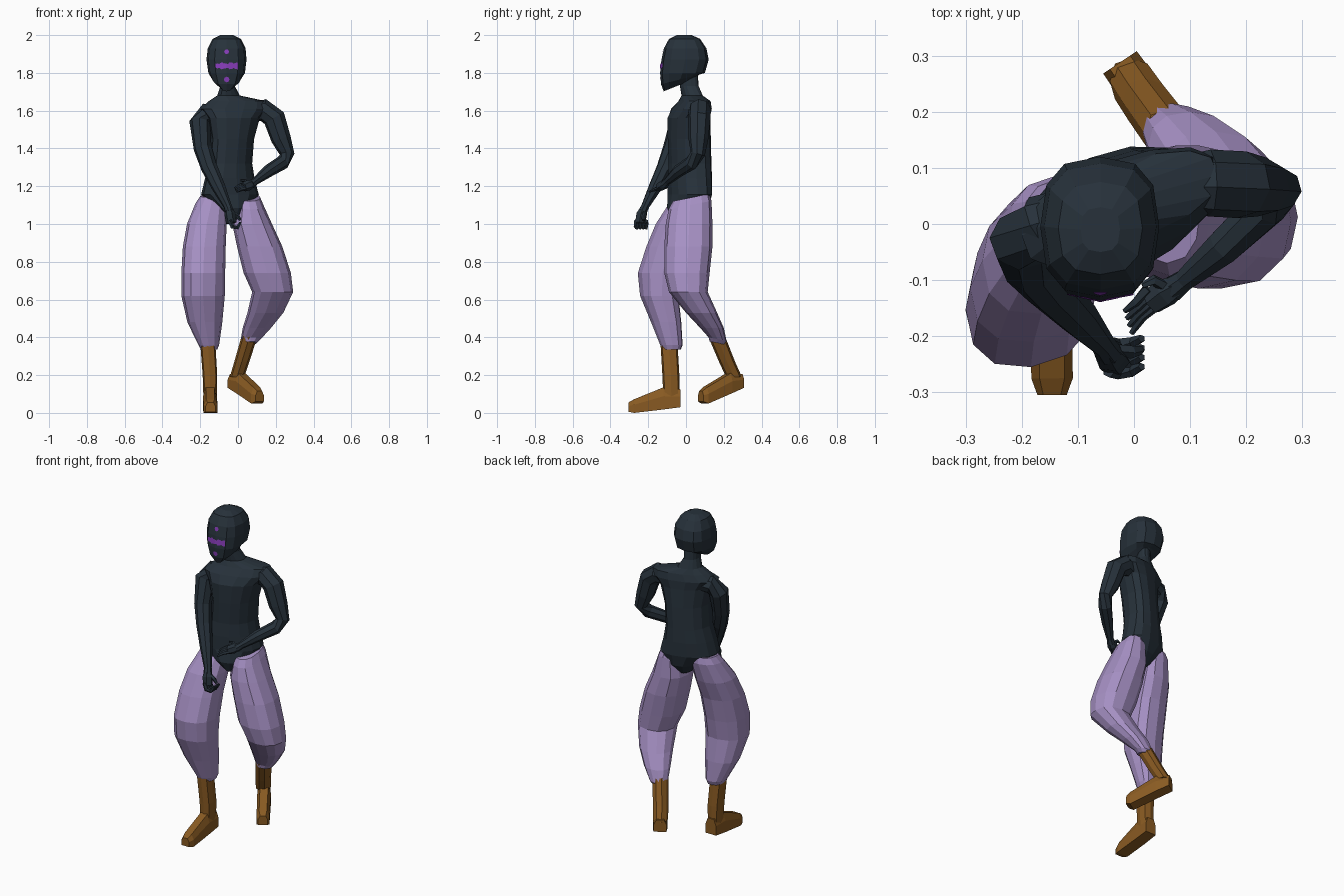
import bpy, bmesh, math, random
from mathutils import Vector
from mathutils.bvhtree import BVHTree

random.seed(4)


def material(name, rgb):
    m = bpy.data.materials.new(name)
    m.diffuse_color = (*rgb, 1)
    return m


DARK = material("dark slate", (0.020, 0.031, 0.043))
LILAC = material("lilac cloth", (0.38, 0.28, 0.55))
BROWN = material("brown leather", (0.25, 0.103, 0.016))
PURPLE = material("purple paint", (0.24, 0.045, 0.48))


def finish(name, bm, mat):
    bmesh.ops.recalc_face_normals(bm, faces=bm.faces)
    me = bpy.data.meshes.new(name)
    bm.to_mesh(me)
    bm.free()
    ob = bpy.data.objects.new(name, me)
    me.materials.append(mat)
    bpy.context.collection.objects.link(ob)
    return ob


def skin(name, rings, mat):
    """Join rings of points with faces and cap both ends."""
    bm = bmesh.new()
    rows = [[bm.verts.new(p) for p in r] for r in rings]
    n = len(rows[0])
    for a, b in zip(rows, rows[1:]):
        for i in range(n):
            j = (i + 1) % n
            bm.faces.new((a[i], a[j], b[j], b[i]))
    bm.faces.new(rows[0])
    bm.faces.new(rows[-1])
    return finish(name, bm, mat)


def spow(v, e):
    return math.copysign(abs(v) ** e, v)


def loft(name, sections, mat, n=12, e=0.85, turn=0):
    """Sections: x min, x max, y min, y max, z and optional forward tilt; turn swings the right side back."""
    rings = []
    for x0, x1, y0, y1, z, *tilt in sections:
        ring = []
        for i in range(n):
            a = math.tau * i / n
            dx = spow(math.cos(a), e) * (x1 - x0) / 2
            dy = spow(math.sin(a), e) * (y1 - y0) / 2
            ring.append(((x0 + x1) / 2 + dx, (y0 + y1) / 2 + dy + turn * dx,
                         z + (tilt[0] * dy if tilt else 0)))
        rings.append(ring)
    return skin(name, rings, mat)


def tube(name, path, mat, n=8):
    """Path: x, y, z, radius."""
    pts = [Vector(p[:3]) for p in path]
    rings = []
    for i, p in enumerate(pts):
        d = (pts[min(i + 1, len(pts) - 1)] - pts[max(i - 1, 0)]).normalized()
        u = d.cross(Vector((0.1, 1, 0.1))).normalized()
        v = d.cross(u)
        rings.append([p + (u * math.cos(math.tau * k / n) + v * math.sin(math.tau * k / n)) * path[i][3]
                      for k in range(n)])
    return skin(name, rings, mat)


def foot(name, sections):
    """Sections heel to toe: x, y, z low, z high, half width."""
    d = Vector(sections[-1][:2]) - Vector(sections[0][:2])
    d.normalize()
    side = Vector((-d.y, d.x))
    shape = ((-1, 0), (-1, .6), (-.6, 1), (.6, 1), (1, .6), (1, 0))
    rings = [[(x + side.x * w * s, y + side.y * w * s, lo + (hi - lo) * t) for s, t in shape]
             for x, y, lo, hi, w in sections]
    return skin(name, rings, BROWN)


# Head
head = loft("head", [
    (-.095, -.025, -.05, .03, 2.0), (-.135, .015, -.09, .075, 1.98),
    (-.16, .04, -.117, .108, 1.93), (-.167, .045, -.13, .12, 1.87),
    (-.157, .037, -.137, .10, 1.80), (-.135, .015, -.132, .07, 1.765, .25),
    (-.09, -.03, -.118, .02, 1.73, .4)], DARK, 12, .75)

# Torso with neck and pelvis, turned a little
loft("torso", [
    (-.05, .01, -.07, .07, 1.025), (-.115, .07, -.095, .115, 1.085),
    (-.195, .11, -.088, .128, 1.155), (-.175, .088, -.09, .13, 1.24),
    (-.152, .075, -.085, .128, 1.32), (-.142, .085, -.09, .125, 1.45),
    (-.16, .115, -.09, .12, 1.56), (-.20, .16, -.062, .12, 1.61),
    (-.155, .15, -.025, .115, 1.65), (-.11, .01, -.02, .085, 1.68),
    (-.093, -.017, -.03, .065, 1.73), (-.093, -.017, -.03, .06, 1.80)], DARK, 14, .85, .28)

# Arms
tube("left_arm", [
    (-.09, .03, 1.59, .04), (-.165, .0, 1.588, .053), (-.202, -.03, 1.54, .056),
    (-.187, -.075, 1.40, .048), (-.153, -.112, 1.30, .044), (-.10, -.165, 1.19, .036),
    (-.055, -.215, 1.095, .022), (-.045, -.23, 1.065, .024)], DARK)
tube("right_arm", [
    (.06, .07, 1.59, .045), (.135, .073, 1.603, .06), (.192, .07, 1.56, .06),
    (.228, .066, 1.45, .053), (.26, .062, 1.37, .039), (.235, .03, 1.325, .038),
    (.16, -.04, 1.28, .033), (.09, -.10, 1.225, .02), (.07, -.115, 1.21, .024)], DARK)

# Hands: a palm and curled fingers
tube("left_palm", [(-.05, -.222, 1.085, .02), (-.042, -.235, 1.05, .03), (-.035, -.243, 1.005, .028)], DARK, 6)
tube("right_palm", [(.08, -.108, 1.217, .02), (.055, -.122, 1.205, .028), (.03, -.14, 1.195, .024)], DARK, 6)
for i in range(4):
    s = i / 3
    y = -.262 + .05 * s
    tube(f"left_finger_{i + 1}", [(-.045, y, 1.02, .012), (-.03, y - .003, .985, .012),
                                  (-.003, y, .98, .011), (.014, y + .008, 1.008, .007)], DARK, 5)
    tube(f"right_finger_{i + 1}", [(.045 - .02 * s, -.14 + .025 * s, 1.19 + .02 * s, .011),
                                   (.015 - .012 * s, -.165 + .025 * s, 1.182 + .02 * s, .009),
                                   (-.005 - .012 * s, -.195 + .04 * s, 1.17 + .02 * s, .005)], DARK, 5)
tube("left_thumb", [(-.035, -.225, 1.06, .012), (-.005, -.228, 1.045, .012), (.012, -.225, 1.02, .008)], DARK, 5)
tube("right_thumb", [(.06, -.115, 1.215, .012), (.035, -.10, 1.23, .01), (.015, -.11, 1.232, .006)], DARK, 5)

# Baggy trouser legs, their waists lower at the front
loft("left_trouser_leg", [
    (-.20, -.07, -.07, .08, 1.148, .1), (-.225, -.06, -.095, .085, 1.11, .1),
    (-.27, -.06, -.16, .055, 1.0), (-.292, -.065, -.21, .01, .88),
    (-.30, -.068, -.255, -.02, .74), (-.30, -.07, -.243, -.04, .62),
    (-.268, -.083, -.185, -.025, .48), (-.21, -.10, -.137, -.018, .36),
    (-.195, -.11, -.125, -.028, .335)], LILAC, 12, .85, .12)
loft("right_trouser_leg", [
    (0, .118, -.07, .125, 1.14, .2), (-.008, .135, -.092, .135, 1.10, .2),
    (-.03, .18, -.107, .14, 1.0), (-.005, .235, -.115, .14, .88),
    (.03, .28, -.115, .125, .74), (.075, .292, -.09, .115, .64),
    (.05, .24, 0, .165, .53), (.025, .175, .075, .20, .45),
    (.015, .12, .12, .215, .39, -.2), (.03, .10, .125, .205, .37, -.2)], LILAC)

# Boots
loft("left_boot_shaft", [(-.20, -.12, -.135, -.045, .37), (-.187, -.11, -.125, -.035, .2),
                         (-.183, -.112, -.12, -.035, .08)], BROWN, 8, .6)
loft("right_boot_shaft", [(.02, .105, .115, .205, .41), (-.02, .06, .175, .26, .27),
                          (-.043, .033, .212, .296, .19)], BROWN, 8, .8)
foot("left_boot_foot", [(-.148, -.03, .03, .125, .035), (-.148, -.12, .018, .135, .037),
                        (-.146, -.275, 0, .072, .037), (-.146, -.305, .006, .055, .026)])
foot("right_boot_foot", [(-.025, .288, .133, .205, .036), (.02, .225, .105, .21, .038),
                         (.10, .10, .05, .135, .036), (.115, .078, .06, .115, .026)])

# Painted face marks: thin plates laid on the face
face = BVHTree.FromPolygons([v.co for v in head.data.vertices],
                            [p.vertices[:] for p in head.data.polygons])


def on_face(x, z):
    hit = face.ray_cast(Vector((x, -1, z)), Vector((0, 1, 0)))[0]
    return (x, hit.y - .004, z)


def dot(name, x, z, r):
    bm = bmesh.new()
    bm.faces.new([bm.verts.new(on_face(x + r * math.cos(math.tau * k / 8), z + r * math.sin(math.tau * k / 8)))
                  for k in range(8)])
    finish(name, bm, PURPLE)


dot("forehead_mark", -.06, 1.912, .013)
dot("chin_mark", -.06, 1.765, .015)
bm = bmesh.new()
N = 24
cols = []
for i in range(N + 1):
    x = -.119 + .118 * i / N
    h = .010 + .009 * random.random()
    cols.append([bm.verts.new(on_face(x, 1.837 + s * h)) for s in (-1, 0, 1)])
for a, b in zip(cols, cols[1:]):
    for k in range(2):
        bm.faces.new((a[k], b[k], b[k + 1], a[k + 1]))
finish("eye_band_mark", bm, PURPLE)
